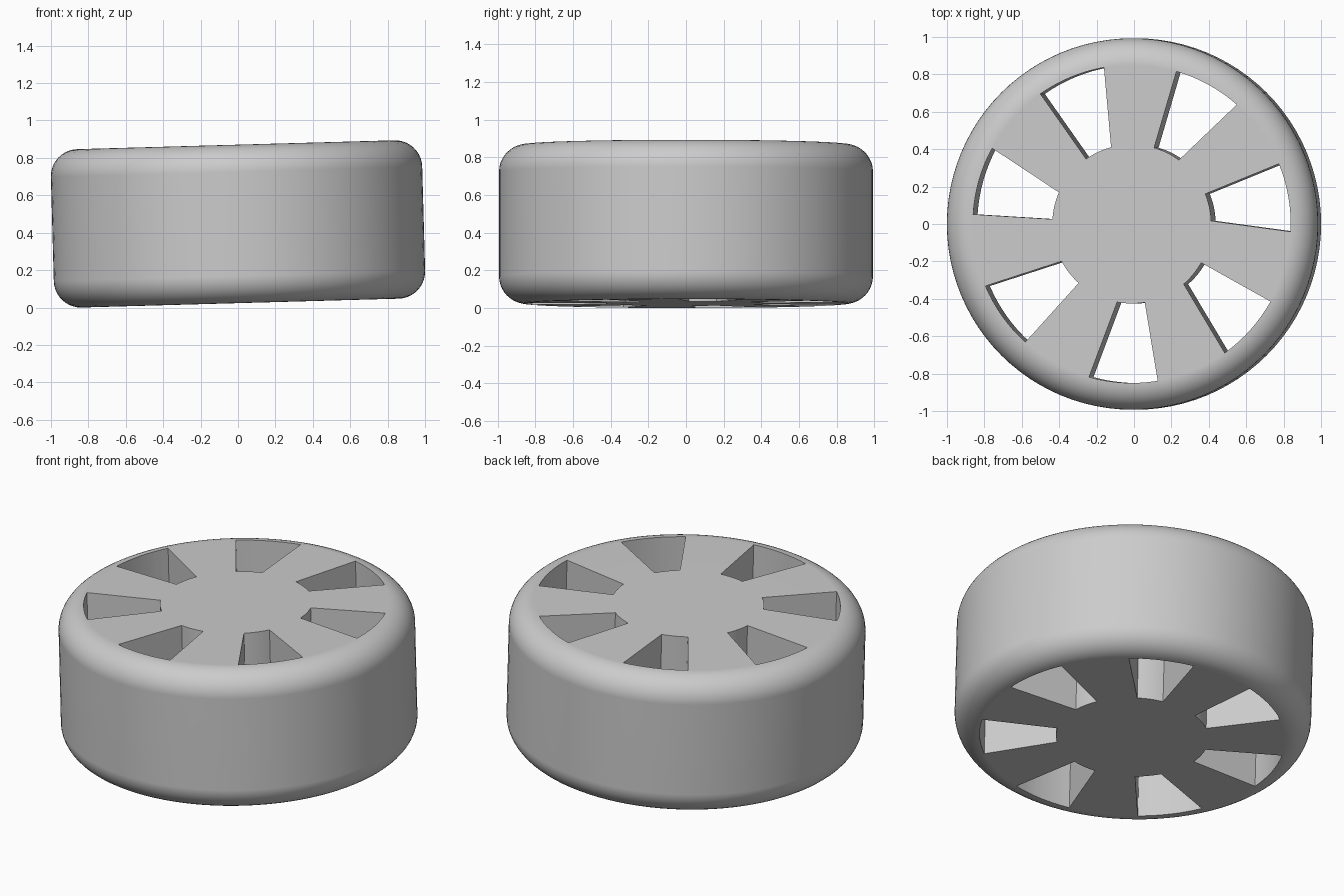
import bpy, bmesh
from math import sin, cos, radians, pi
from mathutils import Matrix

if "Cube" in bpy.data.objects:
    bpy.data.objects.remove(bpy.data.objects["Cube"], do_unlink=True)

RADIUS, HEIGHT, ROUND = 0.993, 0.847, 0.145
HOLES, HOLE_IN, HOLE_OUT = 7, 0.425, 0.85
TILT = radians(-1.6)

grey = bpy.data.materials.new("plain_grey")
grey.use_nodes = True
colour = (0.6, 0.6, 0.6, 1)
grey.diffuse_color = colour
grey.node_tree.nodes["Principled BSDF"].inputs["Base Color"].default_value = colour


def make_object(name, bm):
    bmesh.ops.recalc_face_normals(bm, faces=bm.faces)
    mesh = bpy.data.meshes.new(name)
    bm.to_mesh(mesh)
    bm.free()
    mesh.materials.append(grey)
    obj = bpy.data.objects.new(name, mesh)
    bpy.context.collection.objects.link(obj)
    return obj


def arc(radius, start, end, steps):
    angles = [radians(start + (end - start) * i / steps) for i in range(steps + 1)]
    return [(radius * cos(a), radius * sin(a)) for a in angles]


# Wheel body: cylinder with rounded rims
bm = bmesh.new()
bmesh.ops.create_cone(bm, cap_ends=True, segments=96, radius1=RADIUS,
                      radius2=RADIUS, depth=HEIGHT)
rims = [e for e in bm.edges if abs(e.verts[0].co.z - e.verts[1].co.z) < 0.01]
bmesh.ops.bevel(bm, geom=rims, offset=ROUND, segments=10, profile=0.5, affect='EDGES')
wheel = make_object("wheel", bm)

# Wedge-shaped cutters, one flank radial and the other slightly skewed
bm = bmesh.new()
for k in range(HOLES):
    end = 125.1 + 360 * k / HOLES
    outline = arc(HOLE_OUT, end - 25, end, 8) + arc(HOLE_IN, end, end - 20, 6)
    face = bm.faces.new([bm.verts.new((x, y, -HEIGHT)) for x, y in outline])
    top = bmesh.ops.extrude_face_region(bm, geom=[face])["geom"]
    bmesh.ops.translate(bm, vec=(0, 0, 2 * HEIGHT),
                        verts=[g for g in top if isinstance(g, bmesh.types.BMVert)])
cutter = make_object("hole_cutter", bm)
cutter.hide_render = True

# Cut the holes through the body
bpy.ops.object.select_all(action='DESELECT')
bpy.context.view_layer.objects.active = wheel
wheel.select_set(True)
cut = wheel.modifiers.new("holes", 'BOOLEAN')
cut.operation, cut.solver, cut.object = 'DIFFERENCE', 'EXACT', cutter
bpy.ops.object.modifier_apply(modifier=cut.name)
bpy.data.objects.remove(cutter, do_unlink=True)

# Smooth rims, flat faces and crisp hole edges
bpy.ops.object.shade_smooth_by_angle(angle=radians(30))
weighted = wheel.modifiers.new("flat_faces", 'WEIGHTED_NORMAL')
weighted.keep_sharp = True

# Slight lean, then rest on the ground
wheel.data.transform(Matrix.Rotation(TILT, 4, 'Y'))
lowest = min(v.co.z for v in wheel.data.vertices)
wheel.data.transform(Matrix.Translation((0, 0, -lowest)))
